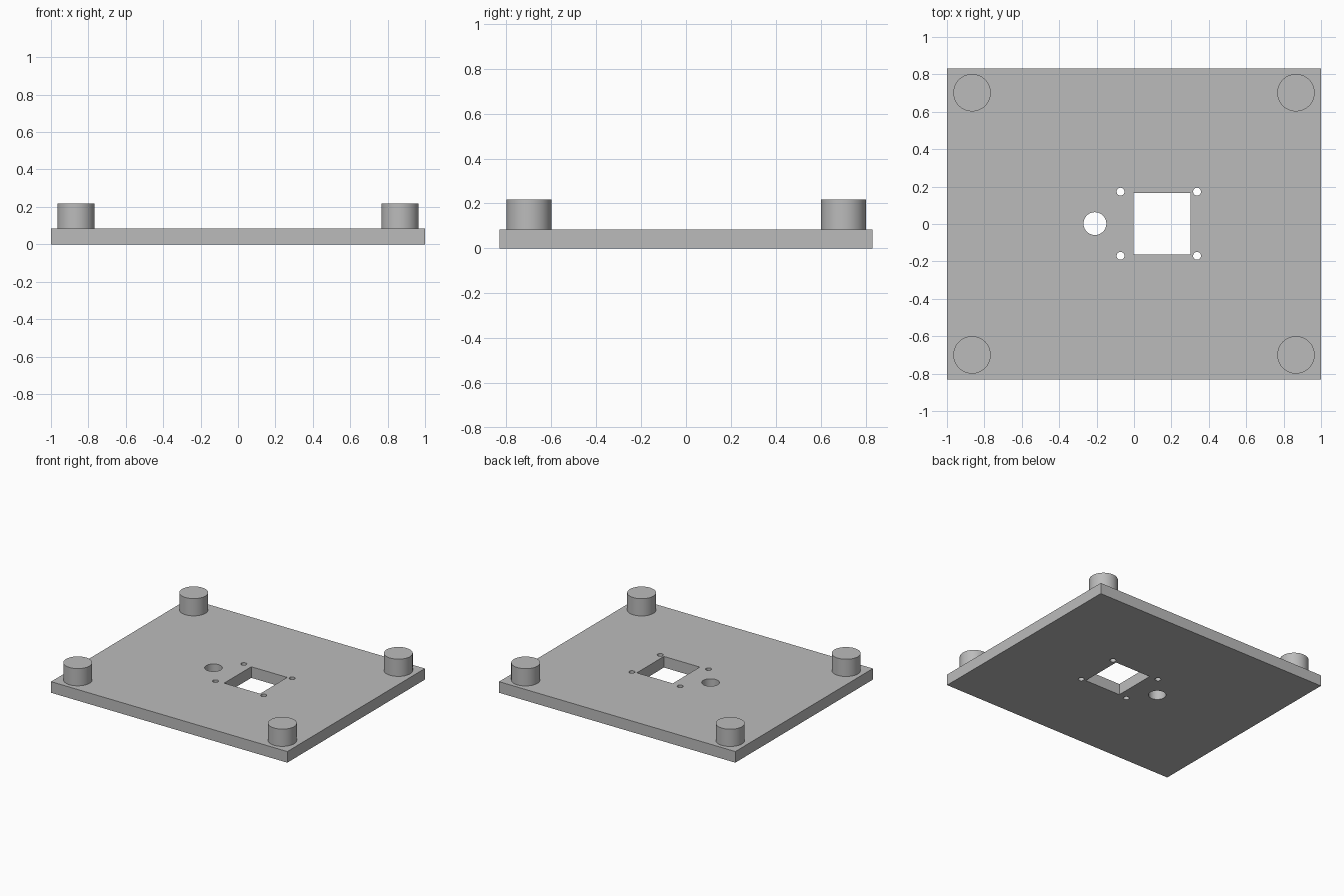
import bpy
import math

default = bpy.data.objects.get("Cube")
if default:
    bpy.data.objects.remove(default, do_unlink=True)

PLATE_H = 0.085
TOTAL_H = 0.217

grey = bpy.data.materials.new("plain grey")
grey.use_nodes = True
colour = (0.5, 0.5, 0.5, 1)
grey.diffuse_color = colour
grey.node_tree.nodes["Principled BSDF"].inputs["Base Color"].default_value = colour


def box(name, x0, x1, y0, y1, z0, z1):
    bpy.ops.mesh.primitive_cube_add(
        size=1, location=((x0 + x1) / 2, (y0 + y1) / 2, (z0 + z1) / 2))
    ob = bpy.context.object
    ob.name = name
    ob.scale = (x1 - x0, y1 - y0, z1 - z0)
    bpy.ops.object.transform_apply(location=False, rotation=False, scale=True)
    ob.data.materials.append(grey)
    return ob


def cylinder(name, x, y, radius, z0, z1, sides=64):
    bpy.ops.mesh.primitive_cylinder_add(
        vertices=sides, radius=radius, depth=z1 - z0, location=(x, y, (z0 + z1) / 2))
    ob = bpy.context.object
    ob.name = name
    ob.data.materials.append(grey)
    return ob


def smooth(ob):
    bpy.ops.object.select_all(action='DESELECT')
    ob.select_set(True)
    bpy.context.view_layer.objects.active = ob
    bpy.ops.object.shade_smooth_by_angle(angle=math.radians(30))


# Base plate
plate = box("base_plate", -1, 1, -0.832, 0.832, 0, PLATE_H)

# Cutters: square window, round cable hole, four screw holes
low, high = -0.1, PLATE_H + 0.1
cutters = [box("window_cutter", -0.003, 0.301, -0.163, 0.165, low, high),
           cylinder("cable_hole_cutter", -0.209, 0.002, 0.061, low, high)]
for x in (-0.072, 0.337):
    for y in (-0.17, 0.173):
        cutters.append(cylinder("screw_hole_cutter", x, y, 0.021, low, high, 32))

# Cut the holes and drop the cutters
bpy.context.view_layer.objects.active = plate
for cutter in cutters:
    cut = plate.modifiers.new(cutter.name, 'BOOLEAN')
    cut.operation = 'DIFFERENCE'
    cut.solver = 'EXACT'
    cut.object = cutter
    bpy.ops.object.modifier_apply(modifier=cut.name)
for cutter in cutters:
    bpy.data.objects.remove(cutter, do_unlink=True)
smooth(plate)

# Corner posts
for side, x in (("right", -0.866), ("left", 0.866)):
    for end, y in (("front", -0.7), ("back", 0.702)):
        smooth(cylinder(f"{end}_{side}_post", x, y, 0.1, PLATE_H, TOTAL_H))
